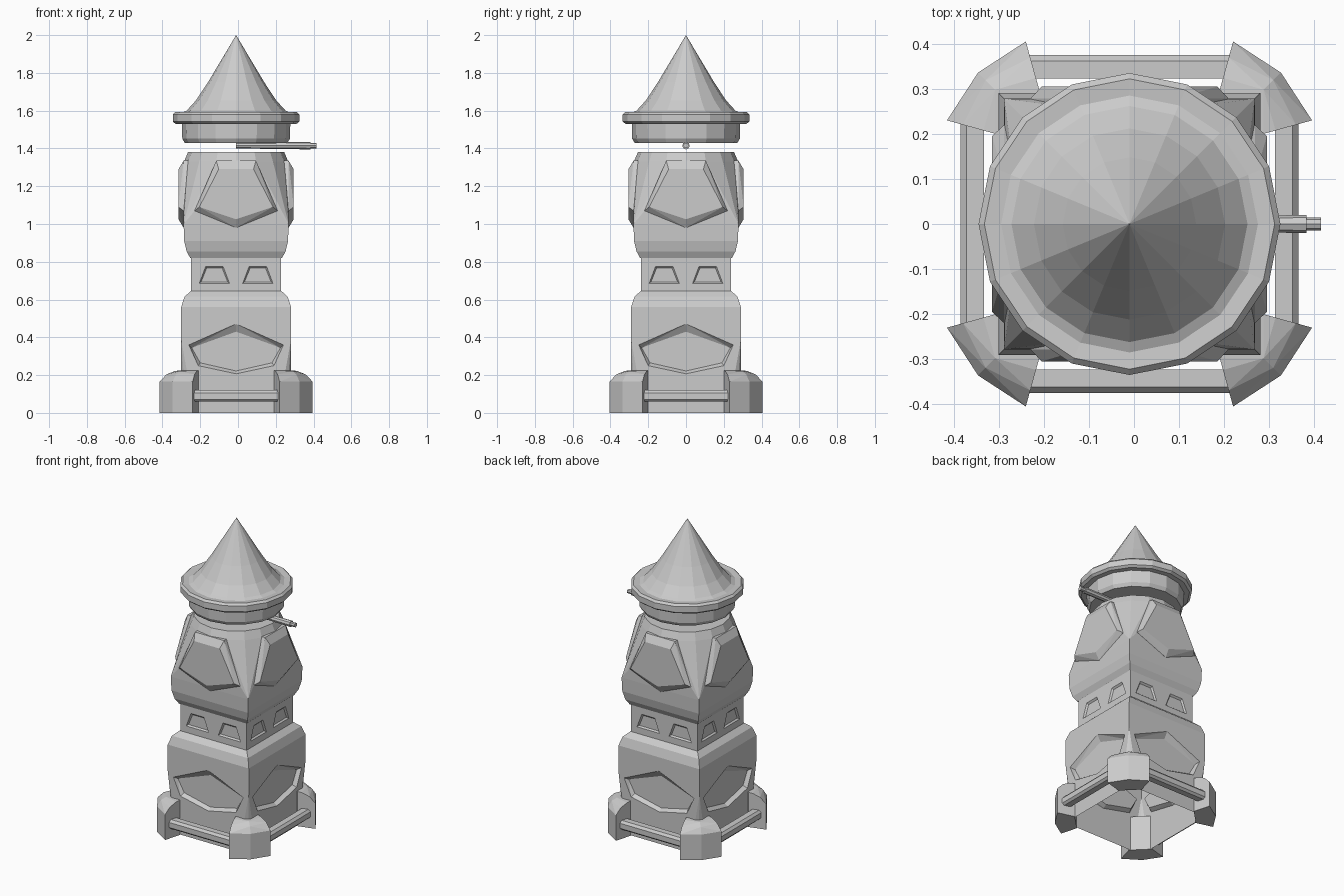
import bpy, bmesh
from math import pi, cos, sin

if "Cube" in bpy.data.objects:
    bpy.data.objects.remove(bpy.data.objects["Cube"])

AXIS_X = -0.01


def add_object(name, bm, turn=0):
    bmesh.ops.recalc_face_normals(bm, faces=bm.faces[:])
    mesh = bpy.data.meshes.new(name)
    bm.to_mesh(mesh)
    bm.free()
    ob = bpy.data.objects.new(name, mesh)
    ob.location.x = AXIS_X
    ob.rotation_euler.z = turn * pi / 2
    bpy.context.collection.objects.link(ob)
    return ob


def hull(name, points, turn=0):
    """Convex flat-faced solid around a few section rings."""
    bm = bmesh.new()
    for p in points:
        bm.verts.new(p)
    bmesh.ops.convex_hull(bm, input=bm.verts[:])
    bmesh.ops.delete(bm, geom=[v for v in bm.verts if not v.link_faces], context='VERTS')
    bmesh.ops.dissolve_limit(bm, angle_limit=0.02, verts=bm.verts[:], edges=bm.edges[:])
    return add_object(name, bm, turn)


def square(h, z, c=0.0):
    """Square ring, with rounded-off corners when c > 0."""
    pts = []
    for sx in (-1, 1):
        for sy in (-1, 1):
            if c:
                pts += [(sx * h, sy * (h - c), z), (sx * (h - c), sy * h, z),
                        (sx * (h - c * 0.4), sy * (h - c * 0.4), z)]
            else:
                pts.append((sx * h, sy * h, z))
    return pts


def circle(r, z, n=16):
    return [(r * cos(2 * pi * i / n), r * sin(2 * pi * i / n), z) for i in range(n)]


def outline(half, depth, cx=0.0):
    """Mirrored front outline (x, z) placed at the given depth."""
    return [(cx + s * x, -depth, z) for x, z in half for s in (-1, 1)]


def carve(ob, cutters, open_at):
    """Cut the recesses, then open the hidden end caps."""
    for c in cutters:
        mod = ob.modifiers.new("cut", 'BOOLEAN')
        mod.object, mod.operation, mod.solver = c, 'DIFFERENCE', 'EXACT'
    bpy.context.view_layer.update()
    mesh = bpy.data.meshes.new_from_object(
        ob.evaluated_get(bpy.context.evaluated_depsgraph_get()))
    ob.modifiers.clear()
    bm = bmesh.new()
    bm.from_mesh(mesh)
    caps = [f for f in bm.faces if abs(f.normal.z) > 0.99
            and any(abs(f.calc_center_median().z - z) < 0.002 for z in open_at)]
    bmesh.ops.delete(bm, geom=caps, context='FACES')
    bm.to_mesh(mesh)
    bm.free()
    ob.data = mesh
    for c in cutters:
        bpy.data.objects.remove(c)


# Lower block with chamfered foot corners and a six-sided recess per side
lower = hull("lower_body", square(0.291, 0, 0.07) + square(0.291, 0.2, 0.07)
             + square(0.291, 0.39) + square(0.291, 0.56)
             + square(0.273, 0.615) + square(0.24, 0.645))
big_outer = [(0, 0.47), (0.25, 0.36), (0.2, 0.25), (0, 0.207)]
big_inner = [(0, 0.43), (0.235, 0.345), (0.19, 0.265), (0, 0.222)]
big_front = [(0, 0.474), (0.252, 0.361), (0.201, 0.249), (0, 0.205)]
cutters = [hull("recess_cutter", outline(big_front, 0.294) + outline(big_outer, 0.291)
                + outline(big_inner, 0.266), i) for i in range(4)]
carve(lower, cutters, (0, 0.645))

# Waist with two trapezoid recesses per side
waist = hull("waist", square(0.238, 0.64) + square(0.238, 0.825))
trap_outer = [(0.08, 0.686), (0.046, 0.776)]
trap_inner = [(0.07, 0.694), (0.041, 0.766)]
cutters = [hull("window_cutter", outline(trap_outer, 0.25, cx) + outline(trap_outer, 0.238, cx)
                + outline(trap_inner, 0.228, cx), i)
           for i in range(4) for cx in (-0.115, 0.115)]
carve(waist, cutters, (0.64, 0.825))

# Upper block: square below, turning round at the top
upper = hull("upper_body", square(0.243, 0.82) + square(0.262, 0.855) + square(0.275, 0.91)
             + square(0.278, 1.0) + circle(0.276, 1.33) + circle(0.255, 1.38))
carve(upper, [], (0.82,))

# Raised five-sided plates
plate_outer = [(0.105, 1.335), (0.22, 1.07), (0, 0.98)]
plate_inner = [(0.092, 1.29), (0.195, 1.09), (0, 1.025)]
for i in range(4):
    hull(f"raised_plate_{i + 1}", outline(plate_outer, 0.245) + outline(plate_outer, 0.278)
         + outline(plate_inner, 0.305), i)

# Corner feet
P = [(0.23, 0.405), (0.336, 0.336), (0.405, 0.23)]
Q = [(0.2, 0.297), (0.285, 0.285), (0.297, 0.2)]
foot_points = [(x, y, z) for x, y in (Q[0], Q[2]) for z in (0, 0.225)]
for t, z in ((0, 0), (0, 0.165), (0.33, 0.203), (0.75, 0.222)):
    foot_points += [(p[0] + (q[0] - p[0]) * t, p[1] + (q[1] - p[1]) * t, z)
                    for p, q in zip(P, Q)]
for i in range(4):
    hull(f"corner_foot_{i + 1}", foot_points, i)

# Rails between the feet
rail = [(0.323, 0.06), (0.362, 0.06), (0.375, 0.072), (0.375, 0.105),
        (0.362, 0.12), (0.323, 0.12)]
for i in range(4):
    hull(f"rail_{i + 1}", [(x, -y, z) for y, z in rail for x in (-0.225, 0.225)], i)

# Roof: sixteen-sided turned profile
roof_profile = [(0.272, 1.43), (0.285, 1.452), (0.287, 1.53), (0.32, 1.53), (0.335, 1.542),
                (0.335, 1.58), (0.322, 1.593), (0.285, 1.59), (0.262, 1.6),
                (0.212, 1.655), (0.148, 1.752)]
bm = bmesh.new()
rings = [[bm.verts.new(p) for p in circle(r, z)] for r, z in roof_profile]
for a, b in zip(rings, rings[1:]):
    for i in range(16):
        j = (i + 1) % 16
        bm.faces.new((a[i], a[j], b[j], b[i]))
bm.faces.new(rings[0])
tip = bm.verts.new((0, 0, 2.0))
for i in range(16):
    bm.faces.new((rings[-1][i], rings[-1][(i + 1) % 16], tip))
add_object("roof", bm)


# Gun barrel and muzzle
def rod(name, r0, r1, x0, x1):
    hull(name, [(x, u, 1.415 + v) for r, x in ((r0, x0), (r1, x1))
                for u, v, _ in circle(r, 0, 8)])


rod("barrel", 0.015, 0.02, 0.0, 0.393)
rod("muzzle", 0.014, 0.014, 0.39, 0.425)
